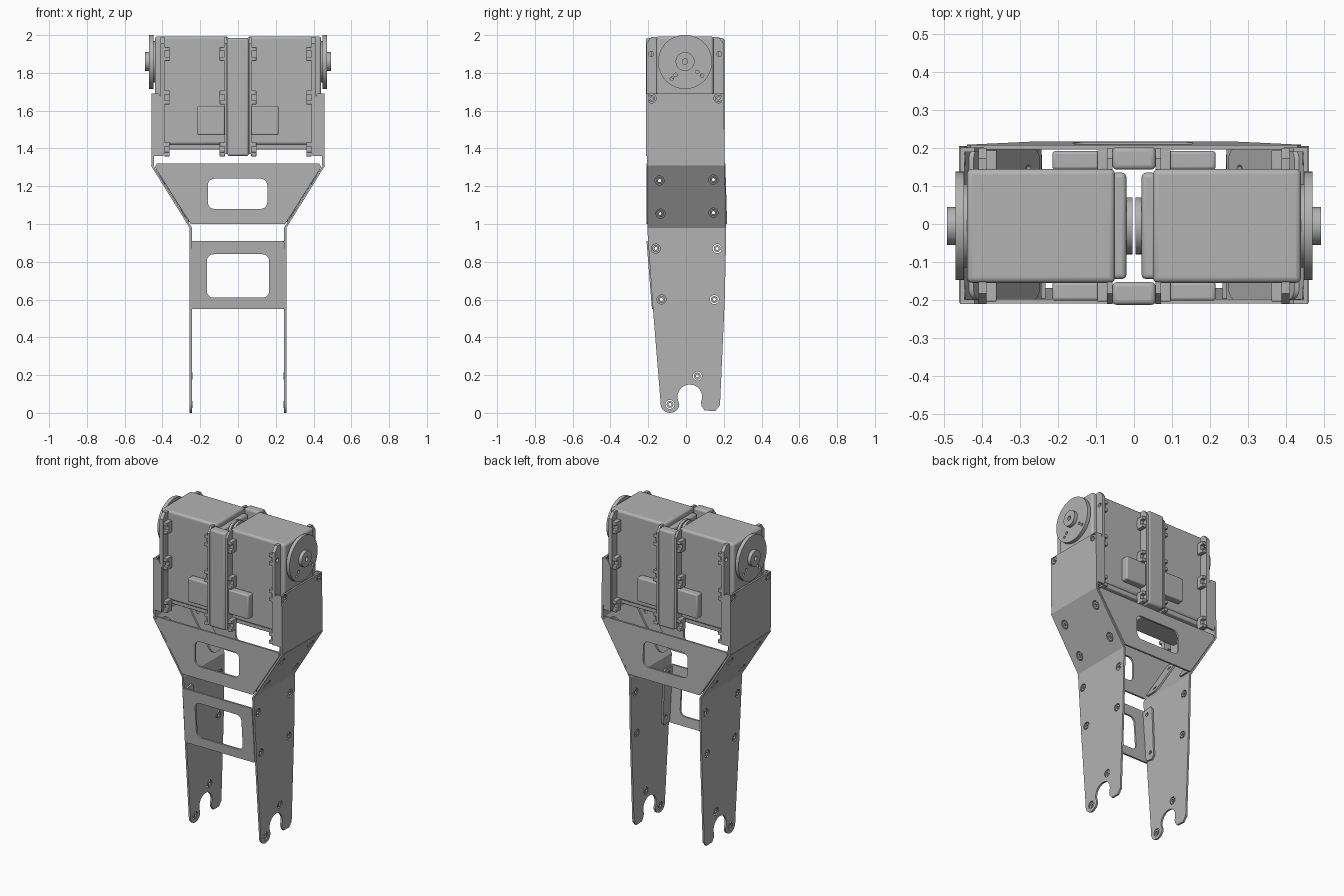
import bpy, bmesh
from math import sin, cos, radians
from mathutils import Matrix, Vector

cube = bpy.data.objects.get("Cube")
if cube:
    bpy.data.objects.remove(cube)

grey = bpy.data.materials.new("satin_grey")
grey.use_nodes = True
COLOUR = (0.45, 0.45, 0.45, 1)
grey.diffuse_color = COLOUR
grey.node_tree.nodes["Principled BSDF"].inputs["Base Color"].default_value = COLOUR
parts = []
X, Y, Z = (1, 0, 0), (0, 1, 0), (0, 0, 1)
SIDES = ((1, "left"), (-1, "right"))
FACES = ((-1, "front"), (1, "back"))
MID = -0.005  # depth centre of the motors


def finish(name, mesh):
    mesh.materials.clear()
    mesh.materials.append(grey)
    ob = bpy.data.objects.new(name, mesh)
    bpy.context.collection.objects.link(ob)
    parts.append(ob)
    return ob


def arc(u, v, r, a0=0, a1=345, n=24):
    angles = [radians(a0 + (a1 - a0) * i / (n - 1)) for i in range(n)]
    return [(u + r * cos(a), v + r * sin(a)) for a in angles]


def rounded(u0, u1, v0, v1, r):
    pts = []
    for u, v, a in ((u1 - r, v1 - r, 0), (u0 + r, v1 - r, 90),
                    (u0 + r, v0 + r, 180), (u1 - r, v0 + r, 270)):
        pts += arc(u, v, r, a, a + 90, 6)
    return pts


def sheet(name, loops, thick, origin, u, v, n):
    """Flat plate: first loop is the outline, the others are holes."""
    curve = bpy.data.curves.new(name, "CURVE")
    curve.dimensions, curve.fill_mode, curve.extrude = "2D", "BOTH", thick / 2
    for loop in loops:
        sp = curve.splines.new("POLY")
        sp.points.add(len(loop) - 1)
        for p, co in zip(sp.points, loop):
            p.co = (*co, 0, 1)
        sp.use_cyclic_u = True
    tmp = bpy.data.objects.new("tmp", curve)
    bpy.context.collection.objects.link(tmp)
    deps = bpy.context.evaluated_depsgraph_get()
    mesh = bpy.data.meshes.new_from_object(tmp.evaluated_get(deps))
    bpy.data.objects.remove(tmp)
    mesh.transform(Matrix((u, v, n)).transposed().to_4x4())
    mesh.transform(Matrix.Translation(origin))
    bm = bmesh.new()
    bm.from_mesh(mesh)
    bmesh.ops.remove_doubles(bm, verts=bm.verts, dist=1e-5)
    bmesh.ops.recalc_face_normals(bm, faces=bm.faces)
    bm.to_mesh(mesh)
    bm.free()
    mesh.name = name
    return finish(name, mesh)


def box(name, x, y, z, bevel=0.0):
    bm = bmesh.new()
    bmesh.ops.create_cube(bm, size=1)
    lo, hi = (Vector(f(p) for p in (x, y, z)) for f in (min, max))
    for v in bm.verts:
        v.co = [(a + b) / 2 + c * (b - a) for a, b, c in zip(lo, hi, v.co)]
    mesh = bpy.data.meshes.new(name)
    bm.to_mesh(mesh)
    bm.free()
    ob = finish(name, mesh)
    if bevel:
        m = ob.modifiers.new("bevel", "BEVEL")
        m.width, m.segments = bevel, 3
    return ob


def disc(name, x0, x1, y, z, r, holes=()):
    loops = [arc(y, z, r, 0, 354, 60)] + [arc(*h) for h in holes]
    return sheet(name, loops, abs(x1 - x0), ((x0 + x1) / 2, 0, 0), Y, Z, X)


# Side plates: straight leg, sloped shoulder, straight upper wall
leg = [(.213, .98), (-.205, .98), (-.2, .9), (-.175, .55), (-.135, .06)]
leg += arc(-.085, .05, .05, 180, 355, 12) + arc(.02, .085, .065, 205, -25, 20)
leg += [(.083, .035), (.1, .012), (.155, .01), (.18, .04), (.205, .6), (.212, .9)]
shoulder = [(-.205, .98), (.213, .98), (.205, 1.31), (-.207, 1.31)]
upper = [(-.207, 1.31), (.205, 1.31), (.2, 1.69), (-.21, 1.69)]
leg_screws = [(-.16, .87), (.165, .87), (-.13, .6), (.15, .6), (.06, .195), (-.085, .045)]
shoulder_screws = [(-.14, 1.23), (.145, 1.235), (-.135, 1.055), (.145, 1.06)]
upper_screws = [(-.182, 1.665), (.172, 1.665)]
SLOPE = .205 / .33
LEAN = .25 - .98 * SLOPE

for s, side in SIDES:
    for name, outline, screws, x, k in (
            ("leg_plate", leg, leg_screws, .25, 0),
            ("shoulder_plate", shoulder, shoulder_screws, LEAN, SLOPE),
            ("upper_plate", upper, upper_screws, .452, 0)):
        up = (s * k, 0, 1)
        holes = [arc(u, v, .024) for u, v in screws]
        sheet(f"{side}_{name}", [outline] + holes, .012, (s * x, 0, 0), Y, up, X)
        for u, v in screws:
            sheet(f"{side}_{name}_screw", [arc(u, v, .018), arc(u, v, .008)], .012,
                  (s * (x - .002), 0, 0), Y, up, X)

    # Bent flanges of the upper wall
    for f, face in FACES:
        lip = [(s * .456, 1.36), (s * .456, 1.69), (s * .42, 1.69),
               (s * .395, 1.65), (s * .395, 1.36)]
        sheet(f"{side}_{face}_upper_flange", [lip], .012,
              (0, MID + f * .2, 0), X, Z, Y)
        # Screw flanges behind the trapezoid braces
        tab = rounded(*sorted((f * .2, f * .1)), 1.01, 1.29, .03)
        holes = [arc(f * .143, v, .012) for v in (1.057, 1.233)]
        sheet(f"{side}_{face}_brace_flange", [tab] + holes, .012,
              (s * (LEAN - .014), 0, 0), Y, (s * SLOPE, 0, 1), X)
    # Screw flange of the lower brace
    tab = [(-.2, .9), (-.175, .56), (-.12, .55), (-.1, .57), (-.115, .89), (-.13, .91)]
    sheet(f"{side}_lower_brace_flange", [tab, arc(-.13, .6, .012), arc(-.16, .87, .012)],
          .012, (s * .239, 0, 0), Y, Z, X)

# Trapezoid braces on both faces and the lower front brace
trapezoid = [(-.25, 1.0), (.25, 1.0), (.44, 1.3), (.43, 1.32), (-.43, 1.32), (-.44, 1.3)]
window = rounded(-.16, .155, 1.08, 1.24, .035)
for f, face in FACES:
    lean = -.03 if f > 0 else 0
    y = .207 - lean * 1.16 if f > 0 else -.203
    sheet(f"{face}_trapezoid_brace", [trapezoid, window], .012, (0, y, 0), X, (0, lean, 1), Y)
sheet("lower_front_brace",
      [rounded(-.25, .245, .55, .91, .008), rounded(-.165, .165, .61, .84, .035)],
      .012, (0, -.203 + .91 * .08, 0), X, (0, -.08, 1), Y)

# Twin motors
for s, side in SIDES:
    box(f"{side}_motor_body", (s * .05, s * .44), (-.155, .145), (1.42, 1.993), .014)
    box(f"{side}_motor_base", (s * .06, s * .425), (-.145, .135), (1.395, 1.43), .006)
    box(f"{side}_motor_inner_cover", (s * .02, s * .06), (-.145, .135), (1.42, 1.96), .012)
    disc(f"{side}_inner_horn", s * .004, s * .02, MID, 1.9, .075)

    # Output disc with bolt holes and hub
    dots = [(MID + u, 1.86 + v, .009) for u, v in
            ((-.07, -.09), (-.05, -.07), (.065, -.055), (.09, -.075))]
    disc(f"{side}_output_disc", s * .447, s * .47, MID, 1.858, .143, dots)
    disc(f"{side}_output_shoulder", s * .435, s * .45, MID, 1.858, .11)
    disc(f"{side}_output_hub", s * .468, s * .492, MID, 1.86, .05, [(MID, 1.86, .014)])

    for f, face in FACES:
        near, far = MID + f * .148, MID + f * .205
        # Outer mounting rail with chamfered top and screw hole
        rail = [(near, 1.37), (far, 1.37), (far, 1.955), (MID + f * .178, 1.99), (near, 1.99)]
        hole = arc(MID + f * .18, 1.9, .013)
        sheet(f"{side}_{face}_outer_rail", [rail, hole], .022, (s * .399, 0, 0), Y, Z, X)
        sheet(f"{side}_{face}_inner_rail", [rail], .014, (s * .064, 0, 0), Y, Z, X)
        # Clips on each rail
        for z in (1.395, 1.67, 1.9):
            for x0, x1 in ((.362, .39), (.07, .097)):
                xs = (s * x0, s * x1)
                for dz in (-.026, .026):
                    box(f"{side}_{face}_clip", xs, (near, far - f * .006),
                        (z + dz - .011, z + dz + .011), .003)
                box(f"{side}_{face}_clip_web", xs, (near, near + f * .03),
                    (z - .02, z + .02))
        # Cable connector block
        box(f"{side}_{face}_connector", (s * .07, s * .215), (near, MID + f * .197),
            (1.47, 1.625), .008)

# Central spine joining the two motors
for f, face in FACES:
    box(f"{face}_spine", (-.057, .057), (MID + f * .148, MID + f * .208), (1.36, 1.985), .012)

bpy.ops.object.select_all(action="DESELECT")
for ob in parts:
    ob.select_set(True)
bpy.context.view_layer.objects.active = parts[0]
bpy.ops.object.shade_smooth_by_angle(angle=radians(30))
